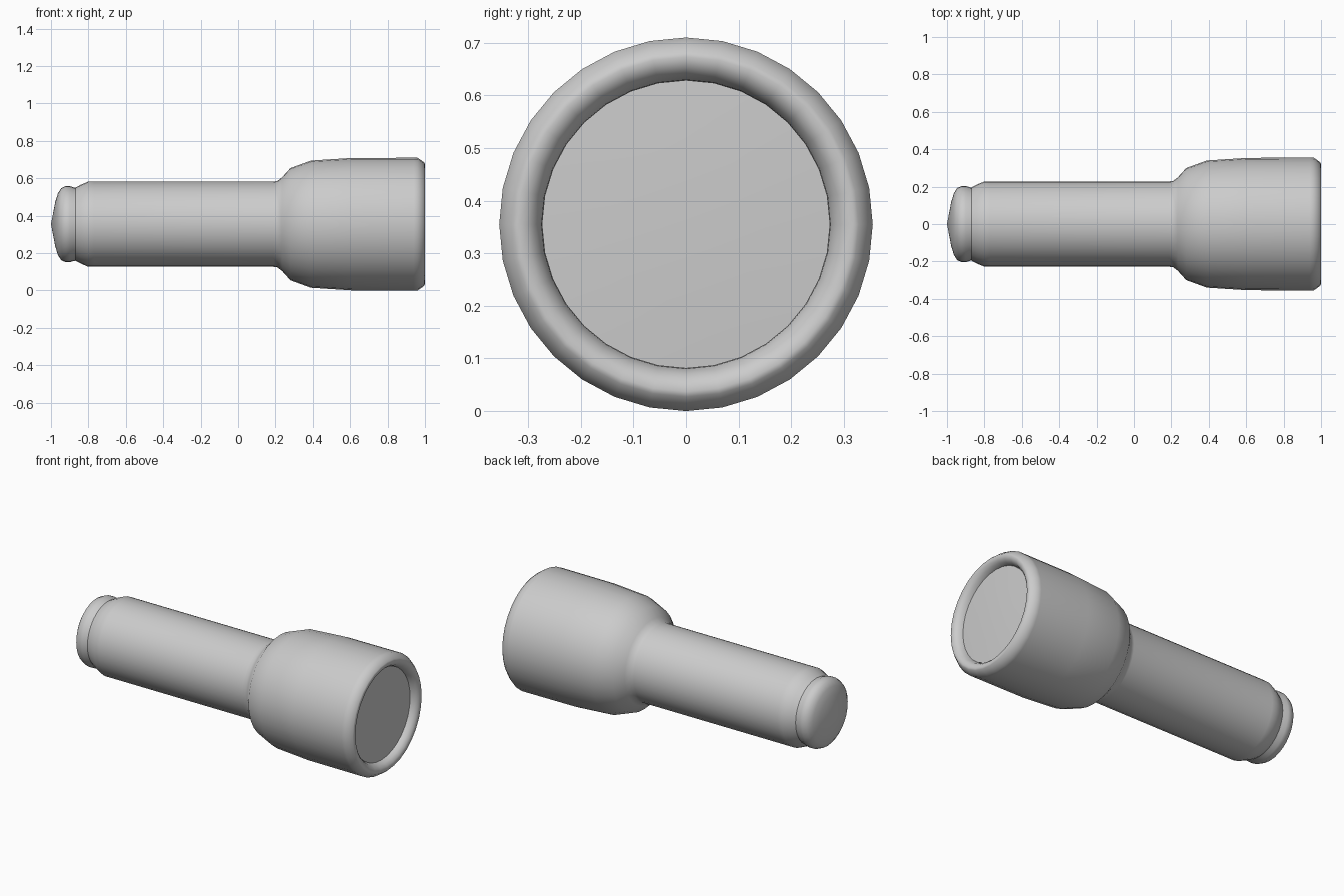
import bpy, bmesh
from math import cos, sin, tau, radians

if "Cube" in bpy.data.objects:
    bpy.data.objects.remove(bpy.data.objects["Cube"])

AXIS_Z = 0.355
SIDES = 32


def lathe(name, profile, angle=40):
    """Spin (x, radius) points around the long axis; radius 0 makes a pole."""
    bm = bmesh.new()
    rings = []
    for x, r in profile:
        if r == 0:
            rings.append([bm.verts.new((x, 0, AXIS_Z))])
        else:
            rings.append([bm.verts.new((x, r * sin(tau * i / SIDES), AXIS_Z + r * cos(tau * i / SIDES)))
                          for i in range(SIDES)])
    for a, b in zip(rings, rings[1:]):
        for i in range(SIDES):
            j = (i + 1) % SIDES
            quad = [a[i % len(a)], a[j % len(a)], b[j % len(b)], b[i % len(b)]]
            bm.faces.new(list(dict.fromkeys(quad)))
    bmesh.ops.recalc_face_normals(bm, faces=bm.faces)
    mesh = bpy.data.meshes.new(name)
    bm.to_mesh(mesh)
    bm.free()
    obj = bpy.data.objects.new(name, mesh)
    bpy.context.collection.objects.link(obj)
    bpy.ops.object.select_all(action='DESELECT')
    obj.select_set(True)
    bpy.context.view_layer.objects.active = obj
    bpy.ops.object.shade_smooth_by_angle(angle=radians(angle))
    return obj


# Torch casing: tail collar, handle, flared head and rolled rim around the lens seat
lathe("casing", [
    (-0.87, 0), (-0.87, 0.195), (-0.84, 0.211), (-0.80, 0.228), (-0.77, 0.228),
    (0.19, 0.228), (0.21, 0.231), (0.235, 0.25), (0.28, 0.30), (0.39, 0.34),
    (0.61, 0.354), (0.94, 0.355), (0.96, 0.355), (0.98, 0.342), (0.997, 0.328),
    (1.0, 0.318), (0.995, 0.30), (0.98, 0.285), (0.955, 0.275), (0.93, 0.272),
    (0.93, 0)], 50)

# Rounded push button at the tail
lathe("tail_button", [
    (-1.0, 0), (-0.977, 0.12), (-0.963, 0.165), (-0.945, 0.193), (-0.92, 0.204),
    (-0.90, 0.204), (-0.88, 0.197), (-0.865, 0.195), (-0.865, 0)], 50)

# Slightly domed lens recessed in the rim
lathe("lens", [(0.94, 0), (0.94, 0.274), (0.958, 0.274), (0.964, 0.15), (0.966, 0)])
